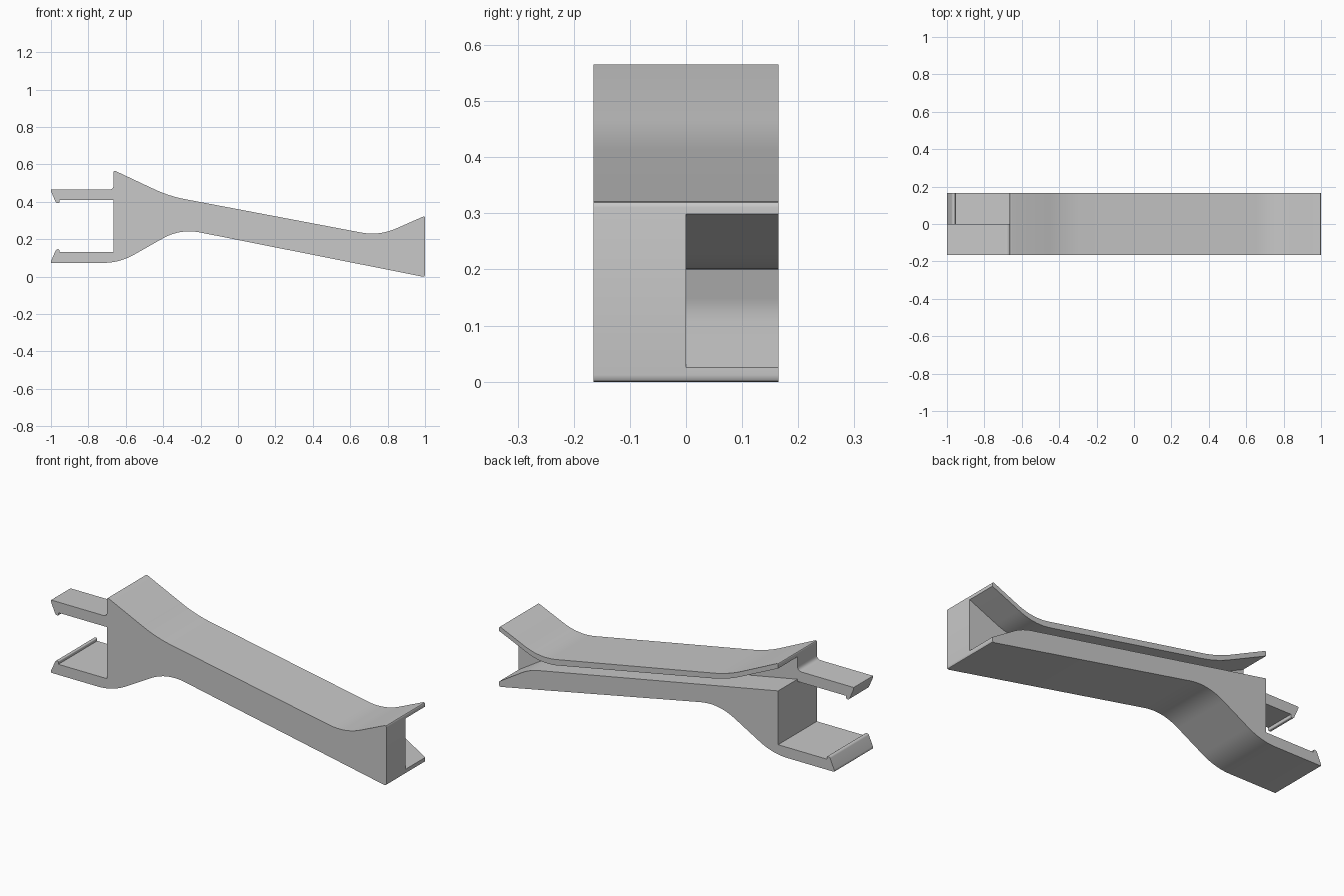
import bpy
import bmesh
from mathutils import Vector

HALF = 0.165
if "Cube" in bpy.data.objects:
    bpy.data.objects.remove(bpy.data.objects["Cube"], do_unlink=True)

COLOUR = (0.58, 0.58, 0.58, 1)
grey = bpy.data.materials.new("light_grey")
grey.use_nodes = True
grey.diffuse_color = COLOUR
grey.node_tree.nodes["Principled BSDF"].inputs["Base Color"].default_value = COLOUR


def rounded(corners):
    """Round each (x, z, reach) corner with a curve that starts reach away."""
    out = []
    for i, (x, z, reach) in enumerate(corners):
        p = Vector((x, z))
        if not reach:
            out.append(p)
            continue
        a = p + (Vector(corners[i - 1][:2]) - p).normalized() * reach
        b = p + (Vector(corners[(i + 1) % len(corners)][:2]) - p).normalized() * reach
        n = 10 if reach > 0.03 else 4
        for k in range(n + 1):
            t = k / n
            out.append(a * (1 - t) ** 2 + p * 2 * t * (1 - t) + b * t * t)
    return out


def extrude_profile(name, corners, y0, y1, front_cap=True):
    """Extrude a side outline from y0 to y1, with the front end open or capped."""
    points = rounded(corners)
    bm = bmesh.new()
    front, back = [[bm.verts.new((p.x, y, p.y)) for p in points] for y in (y0, y1)]
    for i in range(len(points)):
        bm.faces.new((front[i - 1], front[i], back[i], back[i - 1]))
    bm.faces.new(back)
    cap = bm.faces.new(front[::-1])
    # Outlines run clockwise or anticlockwise: turn all faces outward together
    cap.normal_update()
    if cap.normal.y > 0:
        bmesh.ops.reverse_faces(bm, faces=bm.faces)
    if not front_cap:
        bmesh.ops.delete(bm, geom=[cap], context="FACES_ONLY")
    mesh = bpy.data.meshes.new(name)
    bm.to_mesh(mesh)
    bm.free()
    mesh.materials.append(grey)
    obj = bpy.data.objects.new(name, mesh)
    bpy.context.collection.objects.link(obj)
    bpy.ops.object.select_all(action="DESELECT")
    bpy.context.view_layer.objects.active = obj
    obj.select_set(True)
    bpy.ops.object.shade_smooth_by_angle(angle=0.5)


# Hooked clip arm, from outer corner to wall; the upper arm mirrors the lower
END = -0.665
MIRROR = 0.538
lower_clip = [(-1, 0.073, 0.003), (-1, 0.082, 0.004), (-0.972, 0.146, 0.008),
              (-0.955, 0.146, 0.006), (-0.955, 0.13, 0), (END, 0.13, 0)]
upper_clip = [(x, MIRROR - z, r) for x, z, r in reversed(lower_clip)]

# Flared top edge and curved underside, shared by the front and rear halves
top_edge = [(END, 0.569, 0.012), (-0.369, 0.43, 0.09),
            (0.755, 0.217, 0.1), (1, 0.325, 0.015)]
underside = [(1, -0.003, 0.015), (-0.309, 0.257, 0.11), (-0.633, 0.073, 0.09)]

# Solid front half with both clip arms
extrude_profile("front_web",
                lower_clip + upper_clip + [(END, 0.465, 0.025)] + top_edge + underside,
                -HALF, 0)

# Rear half: lower beam with its clip arm, and thin upper flange above a slot
extrude_profile("rear_lower_beam",
                lower_clip + [(END, 0.42, 0), (0.82, 0.137, 0.06), (1, 0.025, 0)] + underside,
                0, HALF, front_cap=False)
extrude_profile("rear_upper_flange",
                top_edge + [(1, 0.299, 0), (0.745, 0.187, 0.1),
                            (-0.362, 0.4, 0.09), (END, 0.541, 0)],
                0, HALF, front_cap=False)
